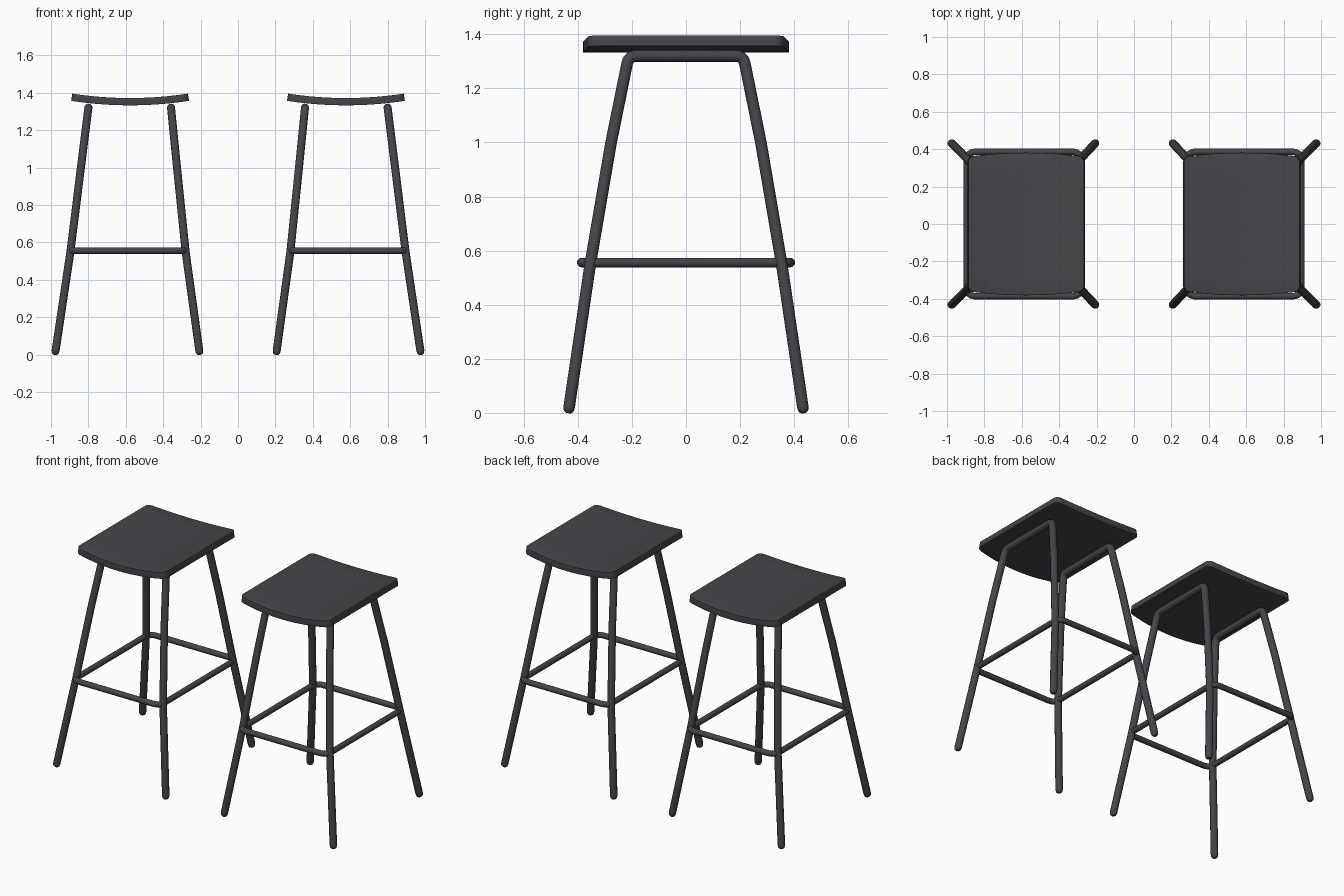
import bpy
import bmesh
from mathutils import Vector

if "Cube" in bpy.data.objects:
    bpy.data.objects.remove(bpy.data.objects["Cube"], do_unlink=True)

# One charcoal finish for everything
COLOUR = (0.06, 0.059, 0.067, 1)
charcoal = bpy.data.materials.new("charcoal")
charcoal.use_nodes = True
charcoal.diffuse_color = COLOUR
shader = charcoal.node_tree.nodes["Principled BSDF"]
shader.inputs["Base Color"].default_value = COLOUR
shader.inputs["Roughness"].default_value = 0.6


def finish(obj, angle=0.7):
    obj.data.materials.append(charcoal)
    bpy.ops.object.select_all(action="DESELECT")
    obj.select_set(True)
    bpy.context.view_layer.objects.active = obj
    if obj.type == "CURVE":
        bpy.ops.object.convert(target="MESH")
    bpy.ops.object.shade_smooth_by_angle(angle=angle)


def fillet(before, corner, after, size, steps=6):
    """Round one corner of a path with a quadratic arc."""
    a = corner + (before - corner).normalized() * size
    b = corner + (after - corner).normalized() * size
    ts = [i / steps for i in range(steps + 1)]
    return [a * (1 - t) ** 2 + corner * 2 * t * (1 - t) + b * t * t for t in ts]


def tube(name, points, radius, closed=False, rounded_tips=False):
    data = bpy.data.curves.new(name, "CURVE")
    data.dimensions = "3D"
    data.bevel_depth = radius
    data.bevel_resolution = 4
    data.use_fill_caps = True
    spline = data.splines.new("POLY")
    spline.points.add(len(points) - 1)
    for sp, p in zip(spline.points, points):
        sp.co = (*p, 1)
    spline.use_cyclic_u = closed
    if rounded_tips:
        for i, r in enumerate((0.45, 0.85)):
            spline.points[i].radius = spline.points[-1 - i].radius = r
    obj = bpy.data.objects.new(name, data)
    bpy.context.collection.objects.link(obj)
    finish(obj)


def leg_frame(name, side, end):
    """Two splayed legs joined by a rail under the seat."""
    # centre, half width in x, half depth in y, height
    stations = [(0.591, 0.387, 0.435, 0), (0.591, 0.386, 0.434, 0.007),
                (0.591, 0.384, 0.432, 0.022), (0.588, 0.308, 0.354, 0.55),
                (0.583, 0.257, 0.277, 1.0), (0.579, 0.221, 0.212, 1.32)]
    leg = [Vector((side * (c + end * w), -d, z)) for c, w, d, z in stations]
    flip = Vector((1, -1, 1))
    top = leg[-1]
    half = leg[:-1] + fillet(leg[-2], top, top * flip, 0.03)
    path = half + [p * flip for p in reversed(half)]
    tube(name, path, 0.022, rounded_tips=True)


def foot_ring(name, side):
    """Rounded rectangular rail around the legs."""
    corners = [Vector((side * 0.588 + sx * 0.306, sy * 0.386, 0.556))
               for sx, sy in ((-1, -1), (1, -1), (1, 1), (-1, 1))]
    path = []
    for i, c in enumerate(corners):
        path += fillet(corners[i - 1], c, corners[(i + 1) % 4], 0.05)
    tube(name, path, 0.0175, closed=True)


def seat(name, side):
    """Saddle seat: dished across x, bowed front and back edges."""
    half, corner, columns, rows = 0.315, 0.03, 48, 8
    bm = bmesh.new()
    grid = []
    for i in range(columns + 1):
        # columns bunch up towards the rounded corners
        u = 2 * i / columns - 1
        u = 1.5 * u - 0.5 * u ** 3
        x = u * half
        depth = 0.381 - 0.022 * u * u
        inset = max(0, abs(x) - (half - corner))
        depth -= corner - (corner ** 2 - inset ** 2) ** 0.5
        z = 1.333 + 0.024 * u * u
        grid.append([bm.verts.new((side * 0.577 + x, depth * (2 * j / rows - 1), z))
                     for j in range(rows + 1)])
    for a, b in zip(grid, grid[1:]):
        for j in range(rows):
            bm.faces.new((a[j], b[j], b[j + 1], a[j + 1]))
    mesh = bpy.data.meshes.new(name)
    bm.to_mesh(mesh)
    bm.free()
    obj = bpy.data.objects.new(name, mesh)
    bpy.context.collection.objects.link(obj)
    solid = obj.modifiers.new("thickness", "SOLIDIFY")
    solid.thickness = 0.039
    solid.offset = 1
    bevel = obj.modifiers.new("soft_edge", "BEVEL")
    bevel.width = 0.007
    bevel.segments = 3
    bevel.limit_method = "ANGLE"
    bevel.angle_limit = 0.9
    finish(obj)


for side, label in ((1, "left"), (-1, "right")):
    seat(label + "_stool_seat", side)
    foot_ring(label + "_stool_foot_ring", side)
    leg_frame(label + "_stool_outer_legs", side, 1)
    leg_frame(label + "_stool_inner_legs", side, -1)
